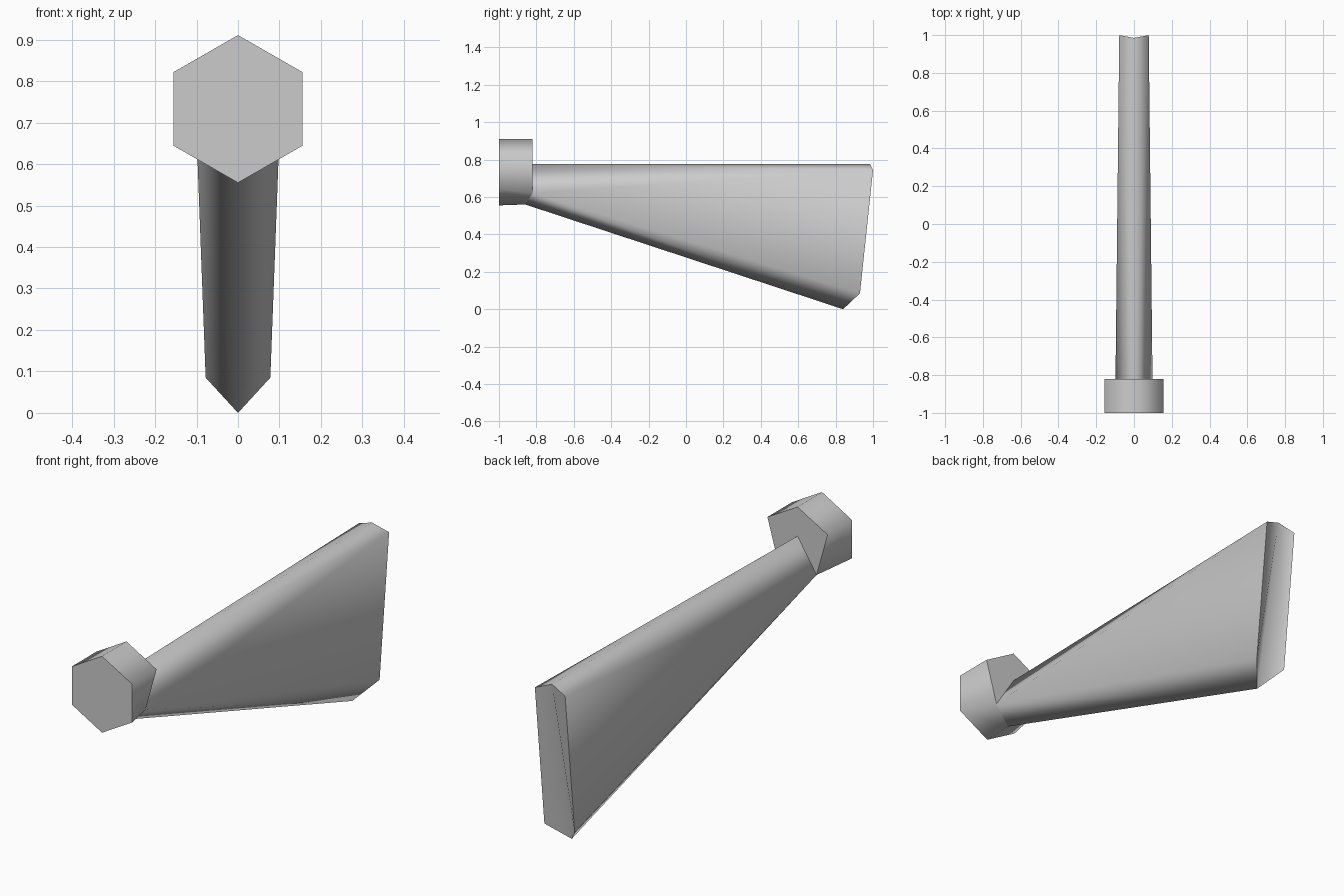
import bpy
import bmesh

cube = bpy.data.objects.get("Cube")
if cube:
    bpy.data.objects.remove(cube)

# One plain grey for everything
grey = bpy.data.materials.new("plain_grey")
grey.use_nodes = True
colour = (0.6, 0.6, 0.6, 1)
grey.diffuse_color = colour
grey.node_tree.nodes["Principled BSDF"].inputs["Base Color"].default_value = colour


def half_part(name, points, faces, crisp):
    """Build the +x half of a part, then mirror it; crisp faces get sharp borders."""
    bm = bmesh.new()
    verts = {key: bm.verts.new(co) for key, co in points.items()}
    for keys in faces + crisp:
        face = bm.faces.new([verts[k] for k in keys.split()])
        face.smooth = True
        if keys in crisp:
            for edge in face.edges:
                # the edge on the mirror plane stays soft
                if any(v.co.x > 0 for v in edge.verts):
                    edge.smooth = False
    mesh = bpy.data.meshes.new(name)
    bm.to_mesh(mesh)
    bm.free()
    mesh.materials.append(grey)
    obj = bpy.data.objects.new(name, mesh)
    bpy.context.collection.objects.link(obj)
    mirror = obj.modifiers.new("Mirror", 'MIRROR')
    mirror.use_clip = True
    return obj


# Shared joint where the blade grows out of the hub
joint = {
    "apex": (0, -0.82, 0.775),
    "side": (0.098, -0.82, 0.62),
    "keel": (0, -0.86, 0.56),
}

# Hexagonal hub, its lower back corners drawn in to the blade
half_part("hub", {
    **joint,
    "front_top": (0, -1, 0.911),
    "front_high": (0.155, -1, 0.822),
    "front_low": (0.155, -1, 0.644),
    "front_bottom": (0, -1, 0.555),
    "back_top": (0, -0.82, 0.911),
    "back_high": (0.155, -0.82, 0.822),
}, [
    "front_top front_high back_high back_top",
    "front_high front_low side back_high",
    "front_low front_bottom keel side",
], [
    "front_top front_bottom front_low front_high",
    "back_top back_high side apex",
])

# Widening blade with a ridge on top, a keel below and a slanted end
half_part("blade", {
    **joint,
    "tip_top": (0, 0.985, 0.775),
    "tip_high": (0.078, 1, 0.745),
    "tip_low": (0.078, 0.93, 0.085),
    "tip_keel": (0, 0.84, 0),
}, [
    "apex tip_high tip_top",
    "apex side tip_high",
    "side tip_low tip_high",
    "side keel tip_keel tip_low",
], [
    "tip_top tip_high tip_low tip_keel",
])
